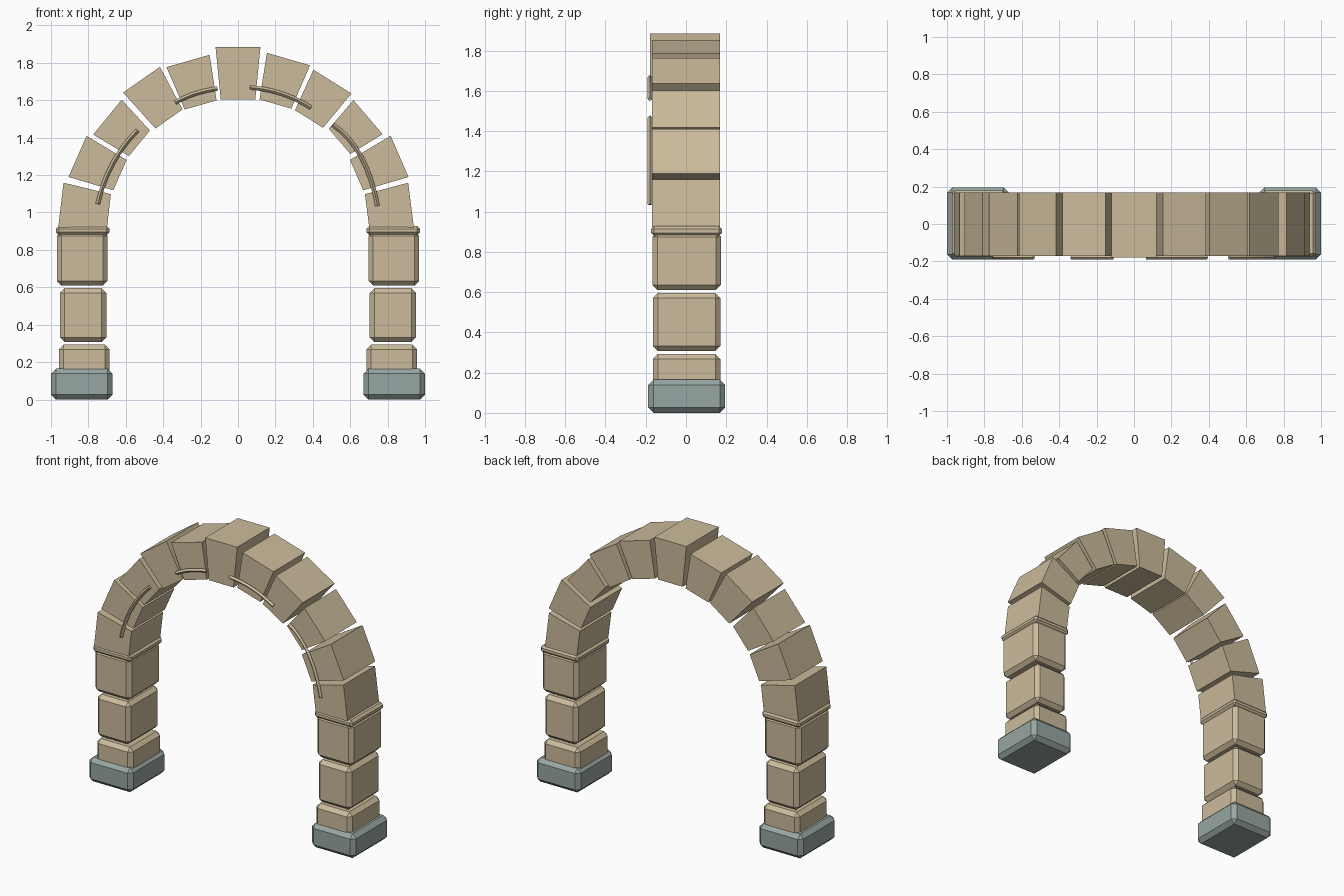
import bpy
import bmesh
from mathutils import Vector

cube = bpy.data.objects.get("Cube")
if cube:
    bpy.data.objects.remove(cube, do_unlink=True)


def make_material(name, color):
    mat = bpy.data.materials.new(name)
    mat.use_nodes = True
    mat.diffuse_color = color
    mat.node_tree.nodes["Principled BSDF"].inputs["Base Color"].default_value = color
    return mat


sandstone = make_material("sandstone", (0.60, 0.50, 0.33, 1))
slate = make_material("grey_slate", (0.31, 0.38, 0.36, 1))


def add_object(name, data, mat):
    obj = bpy.data.objects.new(name, data)
    bpy.context.collection.objects.link(obj)
    data.materials.append(mat)
    return obj


def block(name, x, width, y, depth, bottom, top, bevel, mat):
    """Box with chamfered edges."""
    bm = bmesh.new()
    bmesh.ops.create_cube(bm, size=1)
    bmesh.ops.scale(bm, vec=(width, depth, top - bottom), verts=bm.verts)
    bmesh.ops.translate(bm, vec=(x, y, (top + bottom) / 2), verts=bm.verts)
    bmesh.ops.bevel(bm, geom=bm.edges[:], offset=bevel, segments=1, affect='EDGES')
    mesh = bpy.data.meshes.new(name)
    bm.to_mesh(mesh)
    bm.free()
    return add_object(name, mesh, mat)


def voussoir(name, outer, inner, outer_width=0.24, inner_width=0.177, front=-0.17, back=0.168):
    """Wedge stone whose axis runs from the outer face to the inner face."""
    outer, inner = Vector(outer), Vector(inner)
    side = (outer - inner).normalized().orthogonal() / 2
    corners = [outer + side * outer_width, outer - side * outer_width,
               inner - side * inner_width, inner + side * inner_width]
    bm = bmesh.new()
    face = bm.faces.new([bm.verts.new((c.x, front, c.y)) for c in corners])
    out = bmesh.ops.extrude_face_region(bm, geom=[face])
    moved = [v for v in out["geom"] if isinstance(v, bmesh.types.BMVert)]
    bmesh.ops.translate(bm, vec=(0, back - front, 0), verts=moved)
    bmesh.ops.recalc_face_normals(bm, faces=bm.faces)
    mesh = bpy.data.meshes.new(name)
    bm.to_mesh(mesh)
    bm.free()
    return add_object(name, mesh, sandstone)


def trim(name, start, middle, end, steps=8):
    """Thin moulding on the front, curved through three points."""
    a, m, b = Vector(start), Vector(middle), Vector(end)
    control = m * 2 - (a + b) / 2
    curve = bpy.data.curves.new(name, 'CURVE')
    curve.dimensions = '3D'
    curve.bevel_depth = 0.012
    curve.bevel_resolution = 0
    curve.use_fill_caps = True
    spline = curve.splines.new('POLY')
    spline.points.add(steps)
    for i, point in enumerate(spline.points):
        t = i / steps
        p = a * (1 - t) ** 2 + control * 2 * t * (1 - t) + b * t ** 2
        point.co = (p.x, -0.179, p.y, 1)
    spline.use_smooth = False
    return add_object(name, curve, sandstone)


# Pillars: footing, three courses and a thin cornice on each side
courses = [
    ("footing", 0.835, 0.33, 0.003, 0.384, 0, 0.165, 0.027, slate),
    ("lower_course", 0.822, 0.27, 0.003, 0.336, 0.1, 0.293, 0.025, sandstone),
    ("middle_course", 0.828, 0.248, 0.003, 0.336, 0.308, 0.595, 0.025, sandstone),
    ("upper_course", 0.833, 0.272, 0.003, 0.34, 0.61, 0.9, 0.025, sandstone),
    ("cornice", 0.83, 0.285, 0.003, 0.352, 0.88, 0.928, 0.015, sandstone),
]
for side, sign in (("left", 1), ("right", -1)):
    for part, x, *rest in courses:
        block(f"{side}_{part}", sign * x, *rest)

# Arch stones, from the springing up to the crown
left_stones = [
    ((0.925, 1.04), (0.69, 1.01)),
    ((0.864, 1.30), (0.634, 1.2)),
    ((0.695, 1.51), (0.543, 1.38)),
    ((0.505, 1.70), (0.38, 1.5)),
    ((0.27, 1.82), (0.2, 1.58)),
]
right_stones = [
    ((-0.947, 1.04), (-0.69, 1.01)),
    ((-0.858, 1.30), (-0.631, 1.2)),
    ((-0.698, 1.51), (-0.527, 1.37)),
    ((-0.516, 1.71), (-0.369, 1.5)),
    ((-0.267, 1.81), (-0.2, 1.575)),
]
for side, stones in (("left", left_stones), ("right", right_stones)):
    for i, (outer, inner) in enumerate(stones):
        voussoir(f"{side}_arch_stone_{i + 1}", outer, inner)
voussoir("keystone", (0, 1.885), (0, 1.605), inner_width=0.185, front=-0.18)

# Curved mouldings across the front of the arch
trim("left_lower_trim", (0.508, 1.468), (0.657, 1.3), (0.746, 1.035))
trim("left_upper_trim", (0.064, 1.668), (0.235, 1.635), (0.39, 1.56))
trim("right_lower_trim", (-0.75, 1.045), (-0.671, 1.26), (-0.537, 1.44))
trim("right_upper_trim", (-0.335, 1.588), (-0.23, 1.635), (-0.11, 1.662))
